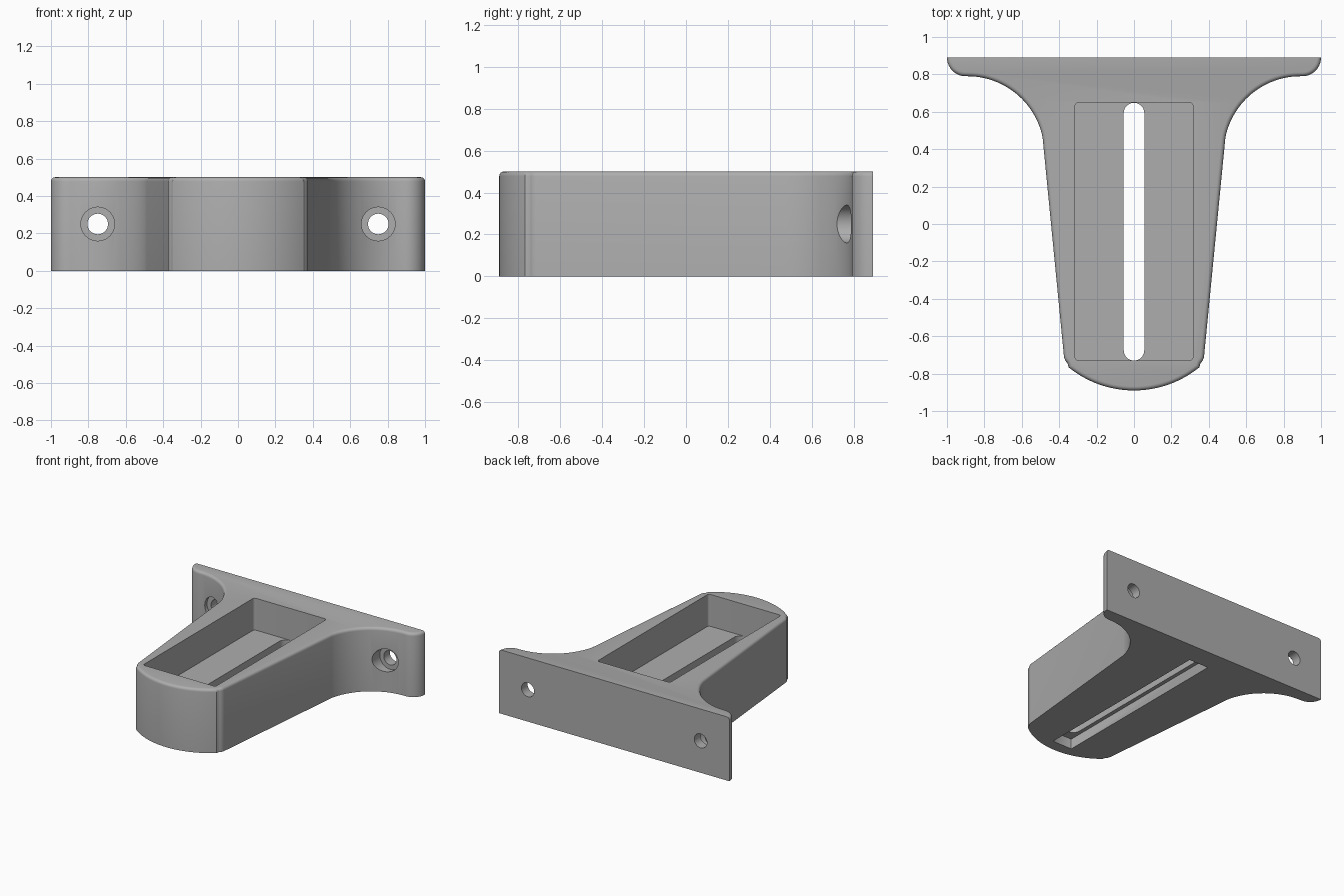
import bpy, bmesh
from math import radians, sin, cos, pi
from mathutils import Matrix

cube = bpy.data.objects.get("Cube")
if cube:
    bpy.data.objects.remove(cube, do_unlink=True)

grey = bpy.data.materials.new("plain grey")
grey.use_nodes = True
colour = (0.42, 0.42, 0.42, 1)
grey.diffuse_color = colour
grey.node_tree.nodes["Principled BSDF"].inputs["Base Color"].default_value = colour


def arc(cx, cy, r, start, end, steps):
    angles = [radians(start + (end - start) * i / steps) for i in range(steps + 1)]
    return [(cx + r * cos(a), cy + r * sin(a)) for a in angles]


def to_object(name, bm):
    bmesh.ops.recalc_face_normals(bm, faces=bm.faces)
    mesh = bpy.data.meshes.new(name)
    bm.to_mesh(mesh)
    bm.free()
    mesh.materials.append(grey)
    obj = bpy.data.objects.new(name, mesh)
    bpy.context.collection.objects.link(obj)
    return obj


def prism(outline, z0, z1):
    bm = bmesh.new()
    face = bm.faces.new([bm.verts.new((x, y, z0)) for x, y in outline])
    new = bmesh.ops.extrude_face_region(bm, geom=[face])["geom"]
    tops = [v for v in new if isinstance(v, bmesh.types.BMVert)]
    bmesh.ops.translate(bm, verts=tops, vec=(0, 0, z1 - z0))
    return bm


def rounded_slot(half_w, y0, y1, r, steps=8):
    w = half_w - r
    corners = [(w, y1 - r, 0), (-w, y1 - r, 90), (-w, y0 + r, 180), (w, y0 + r, 270)]
    points = []
    for x, y, a in corners:
        for p in arc(x, y, r, a, a + 90, steps):
            if not points or abs(p[0] - points[-1][0]) + abs(p[1] - points[-1][1]) > 1e-5:
                points.append(p)
    return points


def cylinder(r, x, y0, y1, z):
    bm = bmesh.new()
    turn = Matrix.Translation((x, (y0 + y1) / 2, z)) @ Matrix.Rotation(pi / 2, 4, 'X')
    bmesh.ops.create_cone(bm, cap_ends=True, segments=48, radius1=r, radius2=r,
                          depth=y1 - y0, matrix=turn)
    return bm


# Half outline: wall flange tip, concave sweep, tapered side, rounded nose
BACK, HEIGHT = 0.89, 0.5
half = arc(0.9, BACK, 0.1, 0, -90, 10)
half += arc(0.89, 0.38, 0.41, 90, 168, 24)
half += arc(0.315, -0.70, 0.06, -5, -48, 6)
half += arc(0, -0.335, 0.555, -51, -90, 14)
outline = half + [(-x, y) for x, y in reversed(half[:-1])]

# Bracket body with a rounded top rim, left sharp along the wall side
bm = prism(outline, 0, HEIGHT)
rim = [e for e in bm.edges
       if all(v.co.z > HEIGHT - 0.001 for v in e.verts)
       and not all(v.co.y > BACK - 0.001 for v in e.verts)]
bmesh.ops.bevel(bm, geom=rim, offset=0.022, segments=4, profile=0.5, affect='EDGES')
body = to_object("bracket_body", bm)

# Tray pocket, through slot, underside groove, screw holes with counterbores
cutters = [
    to_object("tray_cutter", prism(rounded_slot(0.315, -0.73, 0.65, 0.02), 0.25, 0.7)),
    to_object("slot_cutter", prism(rounded_slot(0.055, -0.73, 0.648, 0.055), -0.1, 0.4)),
    to_object("groove_cutter", prism(rounded_slot(0.085, -0.80, 0.72, 0.004, 2), -0.1, 0.08)),
]
for side in (-1, 1):
    cutters.append(to_object("screw_hole_cutter", cylinder(0.055, 0.75 * side, 0.5, 1.1, 0.25)))
    cutters.append(to_object("counterbore_cutter", cylinder(0.09, 0.75 * side, 0.5, 0.815, 0.25)))

bpy.ops.object.select_all(action='DESELECT')
bpy.context.view_layer.objects.active = body
body.select_set(True)
for cutter in cutters:
    cutter.hide_render = True
    cut = body.modifiers.new(cutter.name, 'BOOLEAN')
    cut.operation = 'DIFFERENCE'
    cut.solver = 'EXACT'
    cut.object = cutter
    bpy.ops.object.modifier_apply(modifier=cut.name)
    bpy.data.objects.remove(cutter, do_unlink=True)

bpy.ops.object.shade_smooth_by_angle(angle=radians(30))
